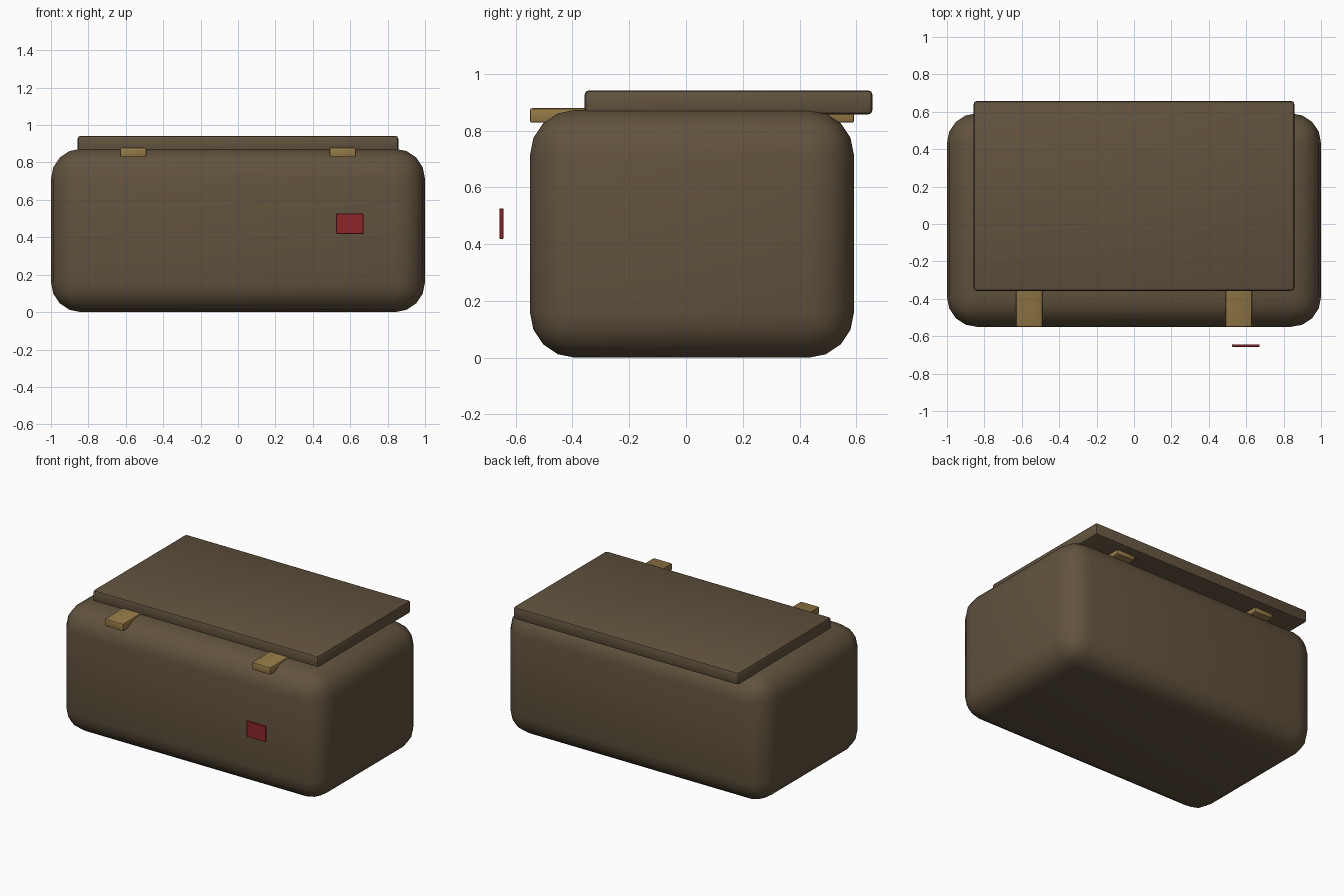
import bpy
import math

cube = bpy.data.objects.get("Cube")
if cube:
    bpy.data.objects.remove(cube, do_unlink=True)


def make_material(name, colour):
    mat = bpy.data.materials.new(name)
    mat.use_nodes = True
    mat.diffuse_color = (*colour, 1)
    mat.node_tree.nodes["Principled BSDF"].inputs["Base Color"].default_value = (*colour, 1)
    return mat


brown = make_material("dark brown", (0.12, 0.085, 0.048))
brass = make_material("brass", (0.29, 0.19, 0.06))
red = make_material("deep red", (0.27, 0.018, 0.022))


def rounded_box(name, xs, ys, zs, radius, segments, mat):
    """Box spanning the given ranges, with rounded edges."""
    spans = (xs, ys, zs)
    bpy.ops.mesh.primitive_cube_add(size=1, location=[sum(s) / 2 for s in spans])
    obj = bpy.context.object
    obj.name = name
    obj.scale = [s[1] - s[0] for s in spans]
    bpy.ops.object.transform_apply(location=False, rotation=False, scale=True)
    bevel = obj.modifiers.new("rounding", "BEVEL")
    bevel.width = radius
    bevel.segments = segments
    bpy.ops.object.modifier_apply(modifier=bevel.name)
    bpy.ops.object.shade_smooth_by_angle(angle=math.radians(35))
    obj.data.materials.append(mat)
    return obj


# Soft-cornered case and the thin lid set towards the back
rounded_box("case_body", (-1, 1), (-0.55, 0.592), (0, 0.873), 0.16, 4, brown)
rounded_box("lid", (-0.857, 0.857), (-0.357, 0.657), (0.857, 0.942), 0.015, 2, brown)

# Straps running front to back under the lid
for side, x in (("right", -0.56), ("left", 0.56)):
    rounded_box(side + "_strap", (x - 0.07, x + 0.07), (-0.55, 0.592),
                (0.828, 0.879), 0.007, 2, brass)

# Small tag in front of the case
rounded_box("tag", (0.525, 0.67), (-0.657, -0.643), (0.418, 0.526), 0.002, 1, red)
